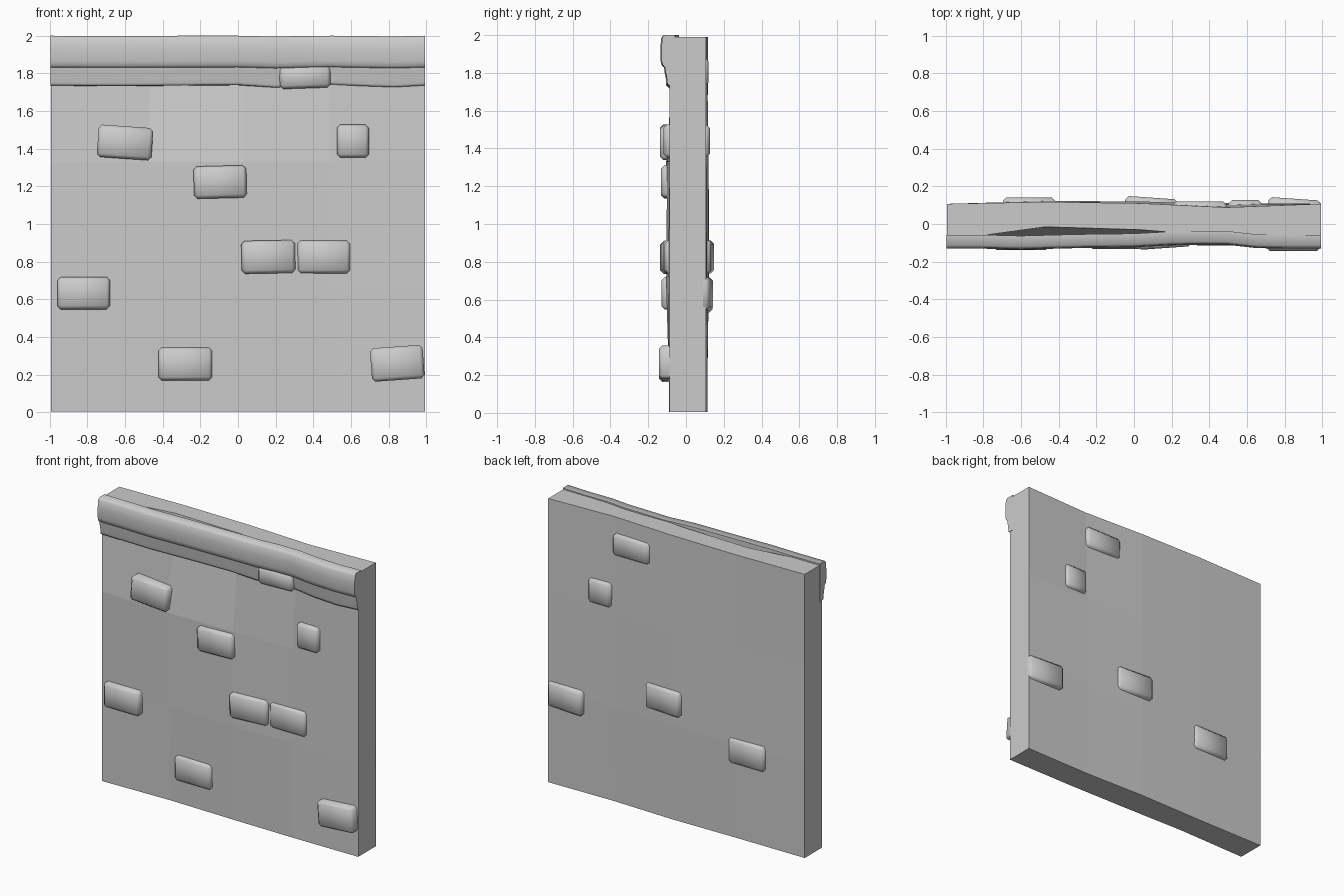
import bpy, bmesh, math
from mathutils import Matrix, Vector

cube = bpy.data.objects.get("Cube")
if cube:
    bpy.data.objects.remove(cube, do_unlink=True)

GREY = (0.6, 0.6, 0.6, 1)
stone = bpy.data.materials.new("stone grey")
stone.use_nodes = True
stone.diffuse_color = GREY
stone.node_tree.nodes["Principled BSDF"].inputs["Base Color"].default_value = GREY


def finish(name, bm, smooth=None):
    """Turn a bmesh into an object with the stone material."""
    bmesh.ops.recalc_face_normals(bm, faces=bm.faces)
    mesh = bpy.data.meshes.new(name)
    bm.to_mesh(mesh)
    bm.free()
    obj = bpy.data.objects.new(name, mesh)
    bpy.context.collection.objects.link(obj)
    mesh.materials.append(stone)
    if smooth:
        bpy.ops.object.select_all(action='DESELECT')
        obj.select_set(True)
        bpy.context.view_layer.objects.active = obj
        bpy.ops.object.shade_smooth_by_angle(angle=math.radians(smooth))
    return obj


# Wall slab: uneven front and back sheets, bridged round the rim
COLUMNS = (-.994, -.47, .03, .49, .992)
ROWS = (0.005, 0.67, 1.33, 1.99)
FRONT = ((-.087, -.075, -.085, -.09, -.087), (-.087, -.088, -.105, -.095, -.087),
         (-.087, -.105, -.1, -.085, -.087), (-.087, -.015, -.03, -.068, -.087))
BACK = ((.107, .107, .113, .1, .107), (.107, .122, .118, .112, .107),
        (.107, .113, .12, .105, .107), (.107, .117, .11, .088, .107))


def sheet(bm, depths):
    grid = [[bm.verts.new((x, y, z)) for x, y in zip(COLUMNS, row)]
            for z, row in zip(ROWS, depths)]
    for low, high in zip(grid, grid[1:]):
        for i in range(len(COLUMNS) - 1):
            bm.faces.new((low[i], low[i + 1], high[i + 1], high[i]))
    return (grid[0] + [r[-1] for r in grid[1:]] + grid[-1][-2::-1]
            + [r[0] for r in grid[-2:0:-1]])


bm = bmesh.new()
front_rim, back_rim = sheet(bm, FRONT), sheet(bm, BACK)
for i in range(len(front_rim)):
    j = (i + 1) % len(front_rim)
    bm.faces.new((front_rim[i], front_rim[j], back_rim[j], back_rim[i]))
finish("wall_slab", bm)


# Trim: rounded profiles (y, z) swept along a slightly wavy line (x, dy, dz)
WAVE = ((-.995, 0, 0), (-.8, 0, -.002), (-.6, -.005, -.002), (-.3, .003, 0),
        (0, .007, .002), (.2, .018, -.012), (.35, .021, -.002), (.5, .02, .004),
        (.65, .003, -.003), (.83, 0, -.01), (.994, 0, 0))


def sweep(name, profile, sag):
    bm = bmesh.new()
    rings = [[bm.verts.new((x, y + dy, min(z + dz * sag, 2))) for y, z in profile]
             for x, dy, dz in WAVE]
    n = len(profile)
    for a, b in zip(rings, rings[1:]):
        for i in range(n):
            j = (i + 1) % n
            bm.faces.new((a[i], a[j], b[j], b[i]))
    bm.faces.new(rings[0])
    bm.faces.new(rings[-1])
    finish(name, bm, 80)


sweep("top_trim", [(-.058, 2), (-.115, 2), (-.126, 1.985), (-.131, 1.93), (-.13, 1.865),
                   (-.124, 1.842), (-.115, 1.832), (-.058, 1.83)], 0.4)
sweep("lower_trim", [(-.058, 1.84), (-.112, 1.84), (-.109, 1.81), (-.102, 1.775),
                     (-.1, 1.75), (-.096, 1.737), (-.058, 1.735)], 1)


# Bricks: blocks with bevelled outer faces, some leaning into the wall
def brick(name, x, z, width, height, tilt, yaw, face, side):
    bm = bmesh.new()
    bmesh.ops.create_cube(bm, size=1)
    depth = 0.08
    for v in bm.verts:
        v.co = Vector((v.co.x * width, v.co.y * depth, v.co.z * height))
    outer = [e for e in bm.edges if any((f.normal.y * side) > .5 for f in e.link_faces)]
    corners = [e for e in bm.edges
               if abs(e.verts[0].co.y - e.verts[1].co.y) > depth / 2]
    bmesh.ops.bevel(bm, geom=outer + corners, offset=0.018, segments=1,
                    profile=0.5, affect='EDGES')
    bm.transform(Matrix.Translation((x, side * (face - depth / 2), z))
                 @ Matrix.Rotation(math.radians(-side * yaw), 4, 'Z')
                 @ Matrix.Rotation(math.radians(-tilt), 4, 'Y'))
    finish(name, bm, 80)


FRONT_BRICKS = ((-.6, 1.433, .29, .172, -4, 0, .138), (.61, 1.44, .17, .175, 0, 0, .118),
                (-.095, 1.223, .28, .172, 1.5, 0, .132),
                (.16, .825, .285, .175, 1, 4, .128),
                (.456, .825, .28, .175, 0, 0, .113), (-.82, .633, .28, .172, 0, 0, .13),
                (-.28, .257, .285, .175, 0, 0, .11), (.846, .26, .28, .178, 4, 0, .143),
                (.356, 1.78, .27, .118, 2, 0, .106))
BACK_BRICKS = ((.35, 1.805, .285, .15, 0, 0, .12), (.59, 1.44, .175, .17, 0, 0, .127),
               (.852, .63, .28, .175, 0, 4, .134), (.092, .825, .28, .175, 0, 4, .14),
               (-.557, .617, .28, .175, 0, 0, .14))
for label, side, bricks in (("front", -1, FRONT_BRICKS), ("back", 1, BACK_BRICKS)):
    for number, values in enumerate(bricks, 1):
        brick(f"{label}_brick_{number}", *values, side)
